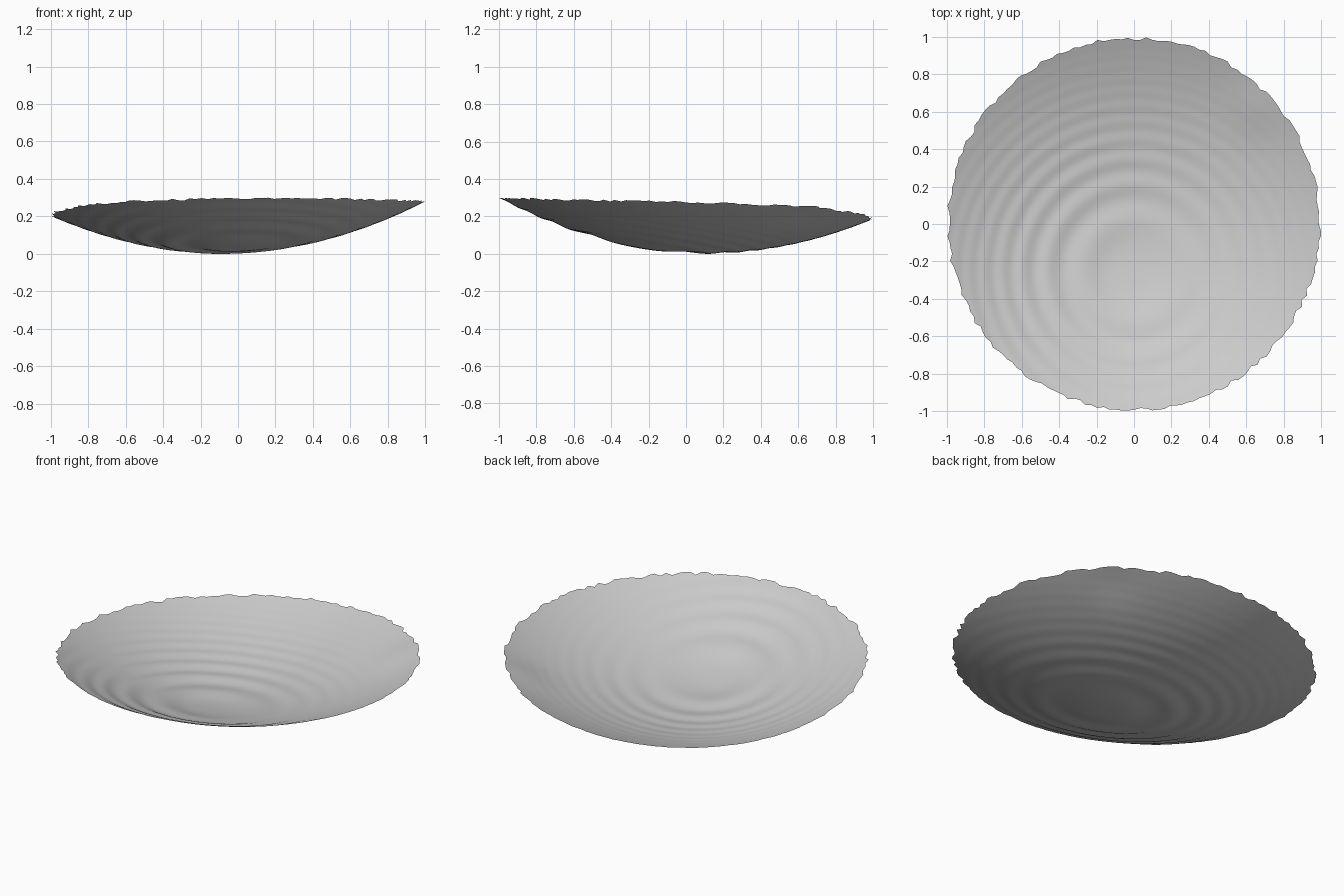
import bpy, bmesh, math, random

random.seed(4)
cube = bpy.data.objects.get("Cube")
if cube:
    bpy.data.objects.remove(cube)

RINGS, SEGMENTS = 80, 192


def height(x, y):
    """Tilted shallow bowl plus ripples that tighten away from their centre."""
    bowl = 0.013 + 0.035 * x - 0.055 * y + 0.237 * (x * x + y * y) + 0.03 * x * y
    dx, dy = x, y + 0.25
    r2 = dx * dx + dy * dy
    # ripples fade outward and toward the back right
    side = 0.65 - 0.35 * math.cos(math.atan2(dy, dx) - 0.3) if r2 else 0.65
    centre = min(1, r2 / 0.03)
    strength = 0.009 * math.exp(-r2 / 0.38) * (side * centre + 0.7 * (1 - centre))
    ripple = strength * math.sin(math.tau * (r2 - 0.04) / 0.14)
    # soft dent near the back right rim
    dent = 0.012 * math.exp(-((x - 0.66) ** 2 + (y - 0.62) ** 2) / 0.02)
    return bowl + ripple + dent


# Dish sheet: rings of points, the last few pushed in and out for a ragged rim
bm = bmesh.new()
ragged = [random.uniform(-0.016, 0.004) for _ in range(SEGMENTS)]
centre_vert = bm.verts.new((0, 0, height(0, 0)))
rings = []
for i in range(1, RINGS + 1):
    t = i / RINGS
    edge = max(0, (t - 0.95) / 0.05)
    ring = []
    for j in range(SEGMENTS):
        a = math.tau * j / SEGMENTS
        r = t * 0.998 + ragged[j] * edge
        x, y = r * math.cos(a), r * math.sin(a)
        ring.append(bm.verts.new((x, y, height(x, y))))
    rings.append(ring)
for j in range(SEGMENTS):
    k = (j + 1) % SEGMENTS
    bm.faces.new((centre_vert, rings[0][j], rings[0][k]))
    for inner, outer in zip(rings, rings[1:]):
        bm.faces.new((inner[j], outer[j], outer[k], inner[k]))

# Stand the lowest point on the ground
low = min(v.co.z for v in bm.verts)
for v in bm.verts:
    v.co.z -= low
for f in bm.faces:
    f.smooth = True

mesh = bpy.data.meshes.new("rippled_dish")
bm.to_mesh(mesh)
bm.free()
dish = bpy.data.objects.new("rippled_dish", mesh)
bpy.context.collection.objects.link(dish)

# Plain grey
grey = bpy.data.materials.new("light grey")
grey.use_nodes = True
colour = (0.6, 0.6, 0.6, 1)
grey.diffuse_color = colour
grey.node_tree.nodes["Principled BSDF"].inputs["Base Color"].default_value = colour
mesh.materials.append(grey)
